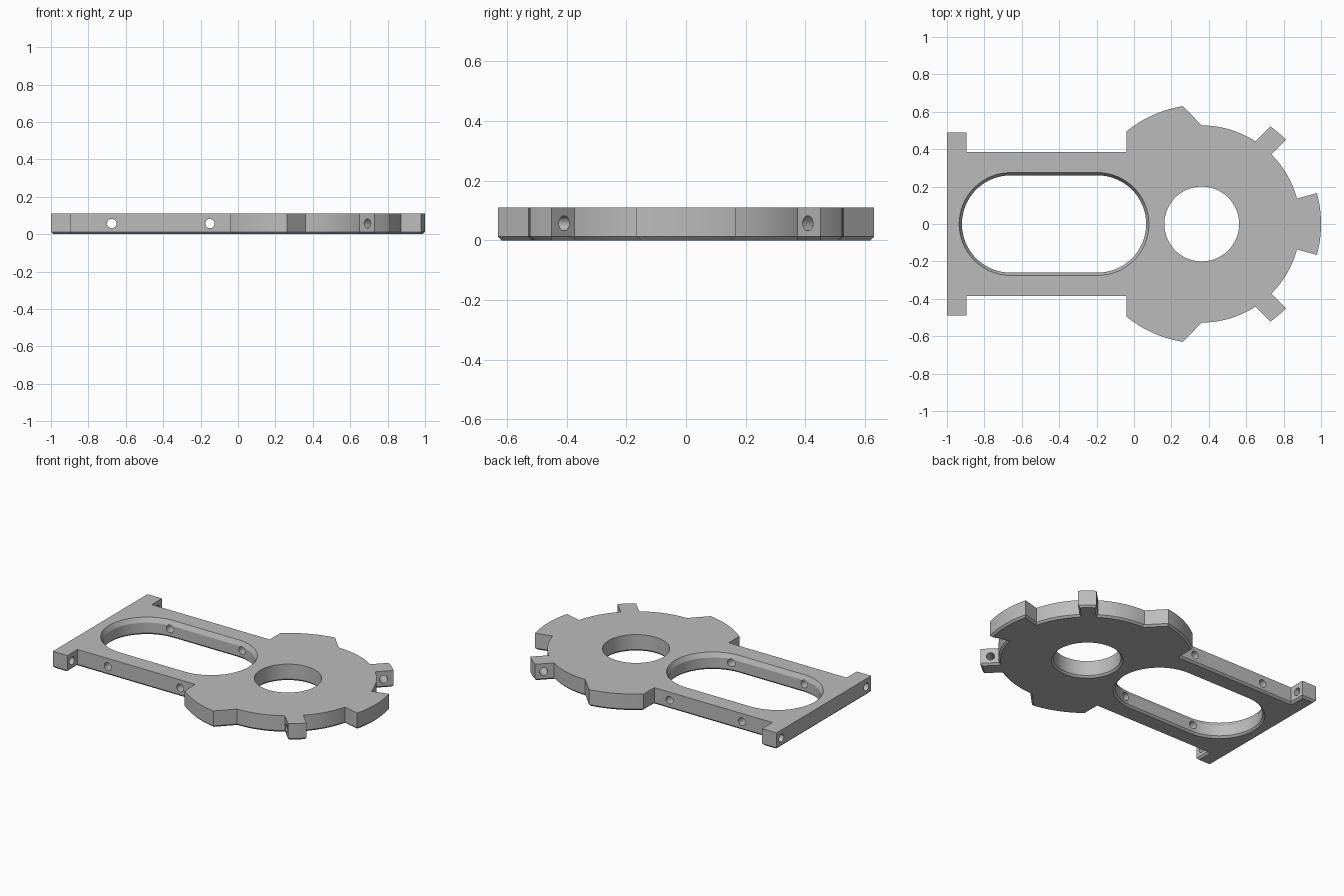
import bpy, bmesh
from math import sin, cos, pi, radians, sqrt, atan2
from mathutils import Vector, Matrix

cube = bpy.data.objects.get("Cube")
if cube:
    bpy.data.objects.remove(cube)

T = 0.11            # plate thickness
CH = 0.012          # bottom chamfer
CX = 0.362          # centre of the round head
R_IN, R_OUT = 0.527, 0.638

grey = bpy.data.materials.new("plain grey")
grey.use_nodes = True
grey.diffuse_color = (0.5, 0.5, 0.5, 1)
grey.node_tree.nodes["Principled BSDF"].inputs["Base Color"].default_value = (0.5, 0.5, 0.5, 1)


def arc(r, a, b, n, cx=CX):
    """Points on an arc from angle a to b in degrees."""
    angles = [radians(a + (b - a) * i / n) for i in range(n + 1)]
    return [(cx + r * cos(t), r * sin(t)) for t in angles]


def new_object(name, bm):
    bmesh.ops.recalc_face_normals(bm, faces=bm.faces)
    mesh = bpy.data.meshes.new(name)
    bm.to_mesh(mesh)
    bm.free()
    ob = bpy.data.objects.new(name, mesh)
    mesh.materials.append(grey)
    bpy.context.collection.objects.link(ob)
    return ob


def loft(name, rings):
    """Closed solid through a stack of (outline, height) rings."""
    bm = bmesh.new()
    loops = [[bm.verts.new((x, y, z)) for x, y in pts] for pts, z in rings]
    n = len(loops[0])
    for low, high in zip(loops, loops[1:]):
        for i in range(n):
            j = (i + 1) % n
            bm.faces.new((low[i], low[j], high[j], high[i]))
    bm.faces.new(loops[0])
    bm.faces.new(loops[-1])
    return new_object(name, bm)


def inward(pts, d):
    """Offset a clockwise outline inward by d with mitred corners."""
    out = []
    for i, p in enumerate(pts):
        a, b, c = Vector(pts[i - 1]), Vector(p), Vector(pts[(i + 1) % len(pts)])
        u, v = (b - a).normalized(), (c - b).normalized()
        n1, n2 = Vector((u.y, -u.x)), Vector((v.y, -v.x))
        out.append(tuple(b + (n1 + n2) * d / (1 + n1.dot(n2))))
    return out


def slot(r):
    return arc(r, -90, 90, 32, -0.195) + arc(r, 90, 270, 32, -0.66)


def drill(p, direction, length):
    """Round cutter centred on p along a direction."""
    bm = bmesh.new()
    rot = Vector(direction).to_track_quat('Z', 'Y').to_matrix().to_4x4()
    bmesh.ops.create_cone(bm, cap_ends=True, segments=24, radius1=0.025, radius2=0.025,
                          depth=length, matrix=Matrix.Translation(p) @ rot)
    return new_object("drill_cutter", bm)


# Half outline, clockwise from the left end round to the right tip
w = 0.11                                        # width of the slanted tab
base = atan2(w, sqrt(R_IN**2 - w**2)) * 180 / pi
tip = atan2(w, sqrt(R_OUT**2 - w**2)) * 180 / pi
half = [(-1, 0.49), (-0.895, 0.49), (-0.895, 0.385), (-0.04, 0.385)]
half += arc(R_OUT, 129, 99, 12)
half += arc(R_IN, 90, 45 + base, 12)
half += arc(R_OUT, 45 + tip, 45, 4)
half += arc(R_IN, 45, 15, 12)
half += arc(R_OUT, 15, 0, 6)
outline = half + [(x, -y) for x, y in reversed(half[:-1])]

plate = loft("mounting_plate", [(inward(outline, CH), 0), (outline, CH), (outline, T)])

# Long rounded opening with a top rim chamfer, and the round bore
cutters = [
    loft("slot_cutter", [(slot(0.26 + CH + 0.01), -0.01), (slot(0.26), CH),
                         (slot(0.26), T - 0.03), (slot(0.275), T), (slot(0.275), T + 0.02)]),
    loft("bore_cutter", [(arc(0.2 + CH + 0.01, 0, 354.375, 63), -0.01),
                         (arc(0.2, 0, 354.375, 63), CH),
                         (arc(0.2, 0, 354.375, 63), T + 0.02)]),
]
# Screw holes in rails, end ears and slanted tabs
for s in (1, -1):
    for x in (-0.675, -0.15):
        cutters.append(drill((x, s * 0.32, 0.057), (0, 1, 0), 0.3))
    cutters.append(drill((-0.95, s * 0.44, 0.057), (1, 0, 0), 0.2))
    cutters.append(drill((0.73, s * 0.448, 0.057), (1, -s, 0), 0.2))

bpy.context.view_layer.objects.active = plate
for c in cutters:
    mod = plate.modifiers.new("cut", 'BOOLEAN')
    mod.operation = 'DIFFERENCE'
    mod.solver = 'EXACT'
    mod.object = c
    bpy.ops.object.modifier_apply(modifier=mod.name)
    bpy.data.objects.remove(c)

bpy.ops.object.select_all(action='DESELECT')
plate.select_set(True)
bpy.ops.object.shade_smooth_by_angle(angle=radians(20))
